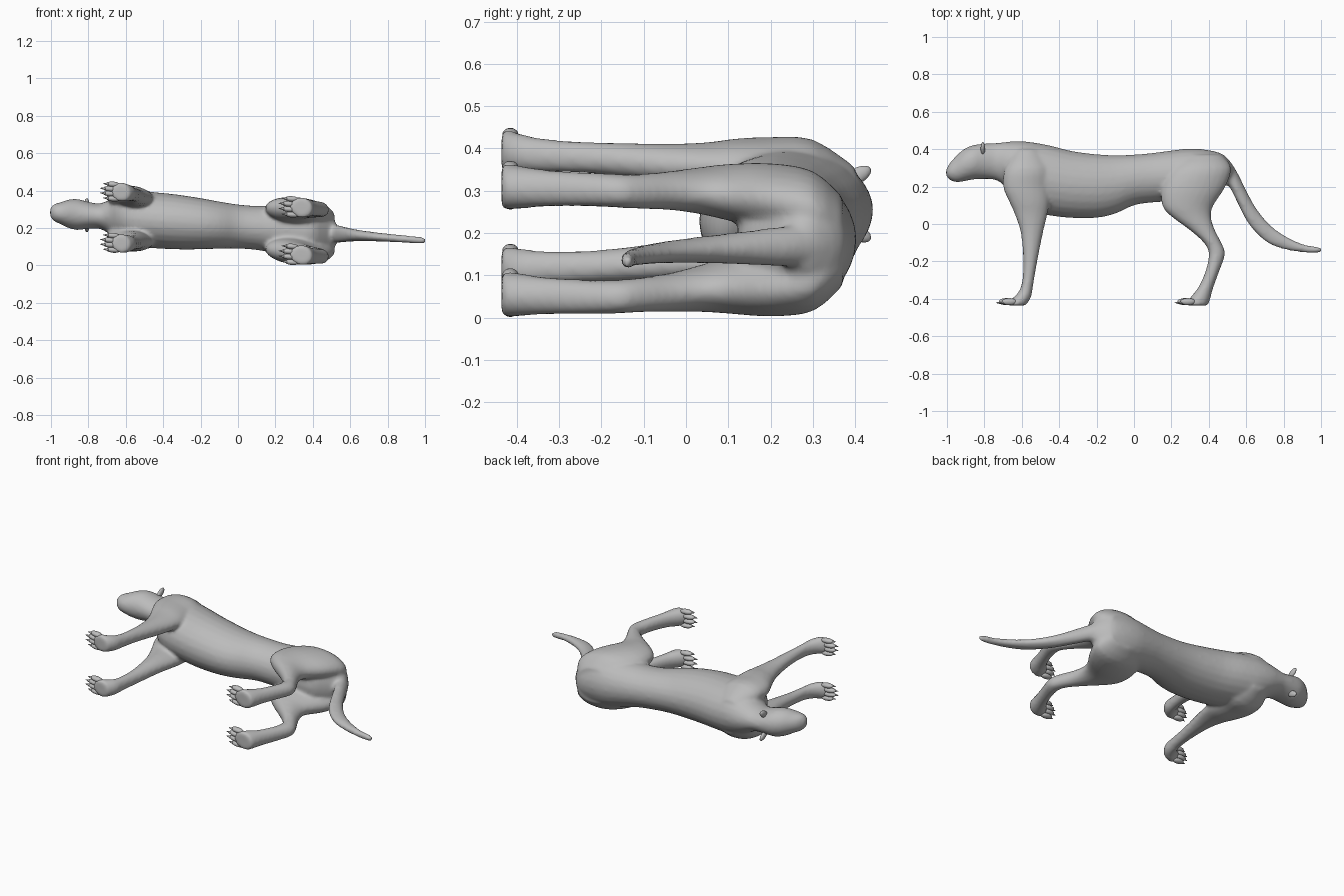
import bpy, bmesh, math
from mathutils import Matrix, Vector

if "Cube" in bpy.data.objects:
    bpy.data.objects.remove(bpy.data.objects["Cube"], do_unlink=True)

# One plain grey coat
grey = bpy.data.materials.new("plain_grey")
grey.use_nodes = True
GREY = (0.5, 0.5, 0.5, 1)
grey.diffuse_color = GREY
bsdf = next(n for n in grey.node_tree.nodes if n.type == 'BSDF_PRINCIPLED')
bsdf.inputs["Base Color"].default_value = GREY


def catmull(a, b, c, d, t):
    return tuple(0.5 * (2 * q + (r - p) * t + (2 * p - 5 * q + 4 * r - s) * t * t
                        + (3 * q - p - 3 * r + s) * t ** 3) for p, q, r, s in zip(a, b, c, d))


def loft(bm, sections, axis, side=1, sides=24, steps=3):
    """Closed tube; each section is (position, low, high, sideways centre, half width)."""
    n = len(sections)
    dense = []
    for i in range(n - 1):
        pts = [sections[min(max(i + k, 0), n - 1)] for k in (-1, 0, 1, 2)]
        dense += [catmull(*pts, s / steps) for s in range(steps)]
    dense.append(sections[-1])
    rings = []
    for pos, lo, hi, c, h in dense:
        ring = []
        for k in range(sides):
            a = 2 * math.pi * k / sides
            u = (lo + hi) / 2 + (hi - lo) / 2 * math.cos(a)
            z = side * (c + h * math.sin(a))
            ring.append(bm.verts.new((pos, u, z) if axis == 'x' else (u, pos, z)))
        rings.append(ring)
    for r, s in zip(rings, rings[1:]):
        for k in range(sides):
            j = (k + 1) % sides
            bm.faces.new((r[k], r[j], s[j], s[k]))
    bm.faces.new(rings[0])
    bm.faces.new(rings[-1][::-1])


def finish(bm, name):
    """Swing the spine slightly sideways, lift onto the ground, make the object."""
    for v in bm.verts:
        v.co.z += 0.208 - 0.075 * v.co.x
    # Each shell is closed, so its normals can be made to face outwards
    bmesh.ops.recalc_face_normals(bm, faces=bm.faces)
    for f in bm.faces:
        f.smooth = True
    mesh = bpy.data.meshes.new(name)
    bm.to_mesh(mesh)
    bm.free()
    mesh.materials.append(grey)
    ob = bpy.data.objects.new(name, mesh)
    bpy.context.collection.objects.link(ob)
    return ob


# Head, neck and trunk, nose to rump
TRUNK = [(-1.005, .26, .29, 0, .02), (-.985, .235, .325, 0, .045), (-.95, .223, .365, 0, .058),
         (-.91, .228, .4, 0, .075), (-.86, .238, .422, 0, .083), (-.8, .24, .43, 0, .072),
         (-.74, .235, .433, 0, .068), (-.69, .2, .438, 0, .09), (-.63, .11, .443, 0, .125),
         (-.55, .065, .438, 0, .15), (-.45, .045, .42, 0, .15), (-.33, .032, .39, 0, .147),
         (-.2, .033, .373, 0, .137), (-.1, .055, .368, 0, .126), (0, .1, .371, 0, .118),
         (.1, .115, .38, 0, .118), (.2, .12, .393, 0, .13), (.3, .12, .403, 0, .145),
         (.4, .13, .395, 0, .14), (.48, .2, .37, 0, .11), (.53, .25, .31, 0, .05)]
TAIL = [(.44, .22, .37, 0, .06), (.5, .21, .35, 0, .052), (.55, .12, .28, 0, .045),
        (.6, .02, .18, 0, .036), (.65, -.045, .09, 0, .03), (.72, -.105, .003, 0, .025),
        (.8, -.135, -.058, 0, .022), (.9, -.152, -.107, 0, .02), (.98, -.154, -.122, 0, .018),
        (1.005, -.148, -.13, 0, .011)]
# Legs, shoulder or hip down to the sole
FRONT_LEG = [(.4, -.63, -.51, .06, .045), (.3, -.69, -.45, .1, .07), (.2, -.70, -.455, .11, .065),
             (.12, -.668, -.453, .115, .058), (.05, -.637, -.463, .115, .05),
             (-.05, -.605, -.487, .117, .045), (-.2, -.592, -.517, .127, .038),
             (-.32, -.6, -.538, .132, .039), (-.38, -.63, -.547, .135, .045),
             (-.41, -.67, -.56, .137, .05), (-.436, -.68, -.58, .137, .05)]
HIND_LEG = [(.37, .27, .47, .05, .055), (.3, .2, .52, .085, .08), (.2, .15, .49, .104, .076),
            (.1, .15, .425, .11, .066), (.04, .2, .412, .115, .056), (-.03, .295, .432, .12, .047),
            (-.1, .373, .467, .122, .042), (-.16, .4, .487, .125, .04), (-.25, .383, .457, .127, .041),
            (-.34, .343, .424, .127, .045), (-.4, .295, .408, .127, .052), (-.436, .275, .395, .127, .054)]

bm = bmesh.new()
loft(bm, TRUNK, 'x')
loft(bm, TAIL, 'x')
for side in (1, -1):
    loft(bm, FRONT_LEG, 'y', side)
    loft(bm, HIND_LEG, 'y', side)
body = finish(bm, "body")

# Fuse the shells into one skin and soften the joins
fuse = body.modifiers.new("fuse", 'REMESH')
fuse.mode = 'VOXEL'
fuse.voxel_size = 0.01
fuse.use_smooth_shade = True
soften = body.modifiers.new("soften", 'SMOOTH')
soften.factor = 0.5
soften.iterations = 7


def ellipsoid(bm, centre, radii, turn=Matrix()):
    m = Matrix.Translation(centre) @ turn @ Matrix.Diagonal((*radii, 1))
    bmesh.ops.create_uvsphere(bm, u_segments=14, v_segments=10, radius=1, matrix=m)


# Four toes and claws on every paw
for name, x, z, spread in (("front", -.675, .137, .03), ("hind", .28, .127, .033)):
    for side, label in ((1, "upper"), (-1, "lower")):
        bm = bmesh.new()
        for k in (-1.5, -.5, .5, 1.5):
            reach = -.008 if abs(k) < 1 else .008
            c = Vector((x + reach, -.415, side * z + k * spread * .85))
            ellipsoid(bm, c, (.04, .019, .015))
            m = Matrix.Translation(c + Vector((-.04, -.006, 0))) @ Matrix.Rotation(-math.pi / 2, 4, 'Y')
            bmesh.ops.create_cone(bm, cap_ends=True, segments=8, radius1=.009, radius2=.001,
                                  depth=.03, matrix=m)
        finish(bm, f"{label}_{name}_toes")

# Small upright ears at the back of the head
for side, label in ((1, "left"), (-1, "right")):
    bm = bmesh.new()
    ellipsoid(bm, (-.808, .403, side * .066), (.012, .038, .019), Matrix.Rotation(side * .5, 4, 'X'))
    finish(bm, f"{label}_ear")
